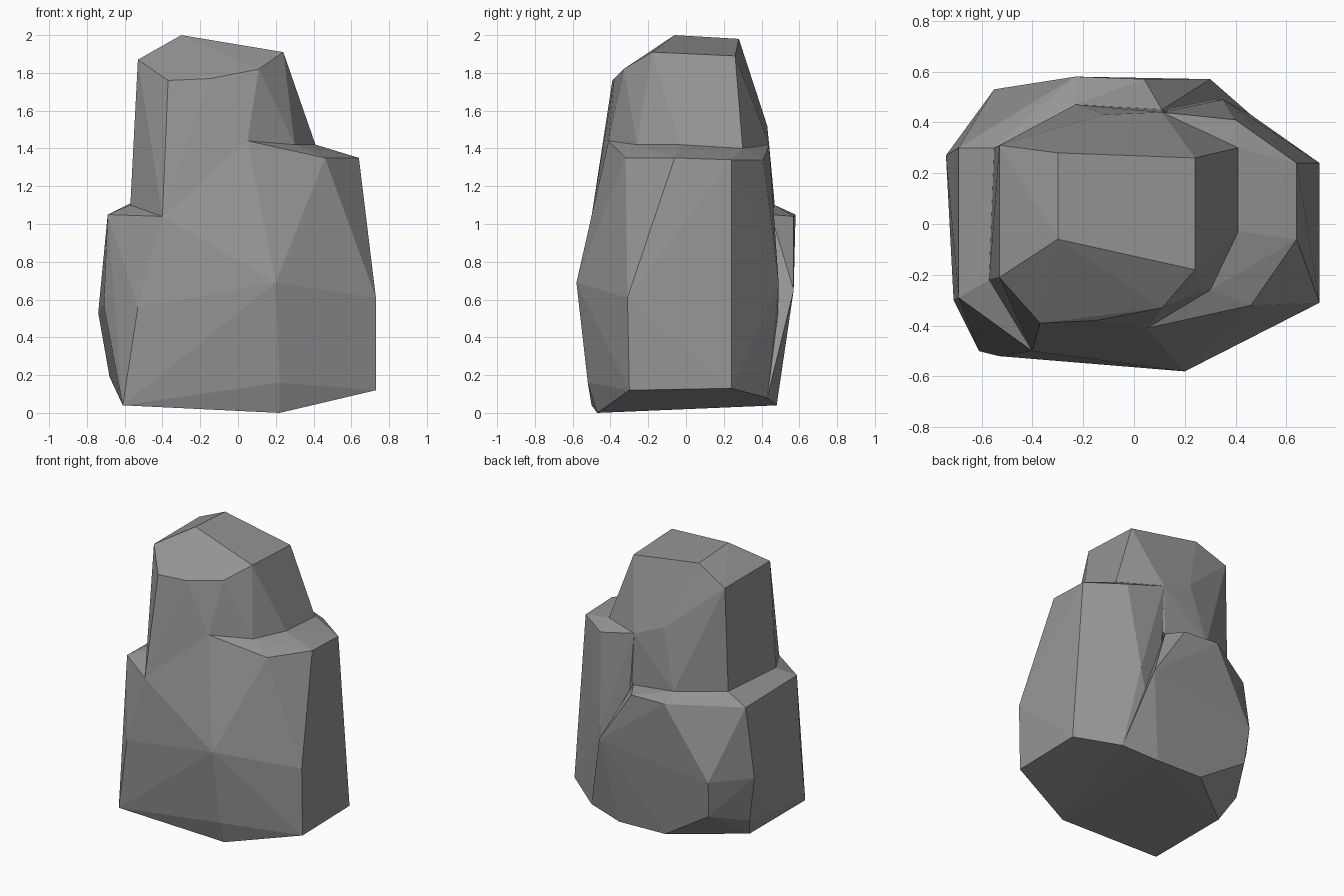
import bpy
import bmesh
import math

default_cube = bpy.data.objects.get("Cube")
if default_cube:
    bpy.data.objects.remove(default_cube, do_unlink=True)

# Single stone grey
stone = bpy.data.materials.new("stone_grey")
stone.use_nodes = True
grey = (0.3, 0.3, 0.3, 1.0)
stone.diffuse_color = grey
shader = next(n for n in stone.node_tree.nodes if n.type == "BSDF_PRINCIPLED")
shader.inputs["Base Color"].default_value = grey
shader.inputs["Roughness"].default_value = 0.9


def chiselled_block(name, *corner_groups):
    """Wrap a faceted convex stone around its corner points."""
    mesh = bpy.data.meshes.new(name)
    bm = bmesh.new()
    for group in corner_groups:
        for corner in group:
            bm.verts.new(corner)
    hull = bmesh.ops.convex_hull(bm, input=list(bm.verts))
    # Remove any corners swallowed by the hull
    loose = [v for v in bm.verts if not v.link_faces]
    bmesh.ops.delete(bm, geom=loose, context="VERTS")
    # Merge nearly flat triangles into larger facets
    bmesh.ops.dissolve_limit(bm, angle_limit=math.radians(1),
                             verts=list(bm.verts), edges=list(bm.edges))
    bmesh.ops.recalc_face_normals(bm, faces=list(bm.faces))
    for face in bm.faces:
        face.smooth = False
    bm.to_mesh(mesh)
    bm.free()
    mesh.materials.append(stone)
    block = bpy.data.objects.new(name, mesh)
    bpy.context.collection.objects.link(block)
    return block


# Seams where neighbouring blocks meet
low_shelf_seam = [(-.57, -.22, 1.1), (-.55, .3, 1.12),
                  (-.23, .47, 1.1), (.11, .45, 1.05)]
high_shelf_seam = [(.05, -.41, 1.44), (.3, -.26, 1.42), (.41, -.03, 1.42),
                   (.41, .3, 1.4), (.11, .44, 1.42)]
front_notch = [(-.4, -.5, 1.04)]
foot_seam = [(-.53, -.52, .56), (-.61, -.5, .04),
             (.2, .48, .04), (.46, .43, .08)]

# Upper column with its sloping crown
crown = [(-.3, -.06, 2), (-.3, .28, 1.98), (.24, .26, 1.89),
         (.24, -.18, 1.91), (-.53, -.21, 1.87), (-.53, .31, 1.87)]
crown_front = [(-.37, -.39, 1.76), (-.15, -.38, 1.77), (.11, -.33, 1.82)]
back_bulge = [(-.12, .43, 1.52)]
chiselled_block("upper_column", crown, crown_front, back_bulge,
                low_shelf_seam, high_shelf_seam, front_notch)

# Main block carrying the high shelf and the front bulge
high_shelf = [(.64, .24, 1.34), (.64, -.06, 1.35),
              (.46, -.32, 1.35), (.4, .41, 1.34)]
main_girth = [(.35, .49, .69), (.73, -.31, .61), (.2, -.58, .69)]
main_foot = [(.73, .24, .13), (.73, -.3, .12), (.22, -.52, .16),
             (.22, -.47, 0), (.42, -.4, .06)]
chiselled_block("main_block", high_shelf, main_girth, main_foot,
                high_shelf_seam, front_notch, foot_seam)

# Lower block wrapping the side and back with the low shelf
low_shelf = [(-.69, -.29, 1.05), (-.69, .3, 1.04),
             (-.23, .58, 1.05), (.04, .57, 1.04)]
side_girth = [(.3, .57, .65), (-.55, .53, .54),
              (-.74, .27, .53), (-.71, -.3, .57)]
side_foot = [(-.68, .24, .19), (-.61, .14, .04),
             (-.53, .5, .28), (-.17, .48, .05)]
chiselled_block("side_block", low_shelf, side_girth, side_foot,
                low_shelf_seam, front_notch, foot_seam)
